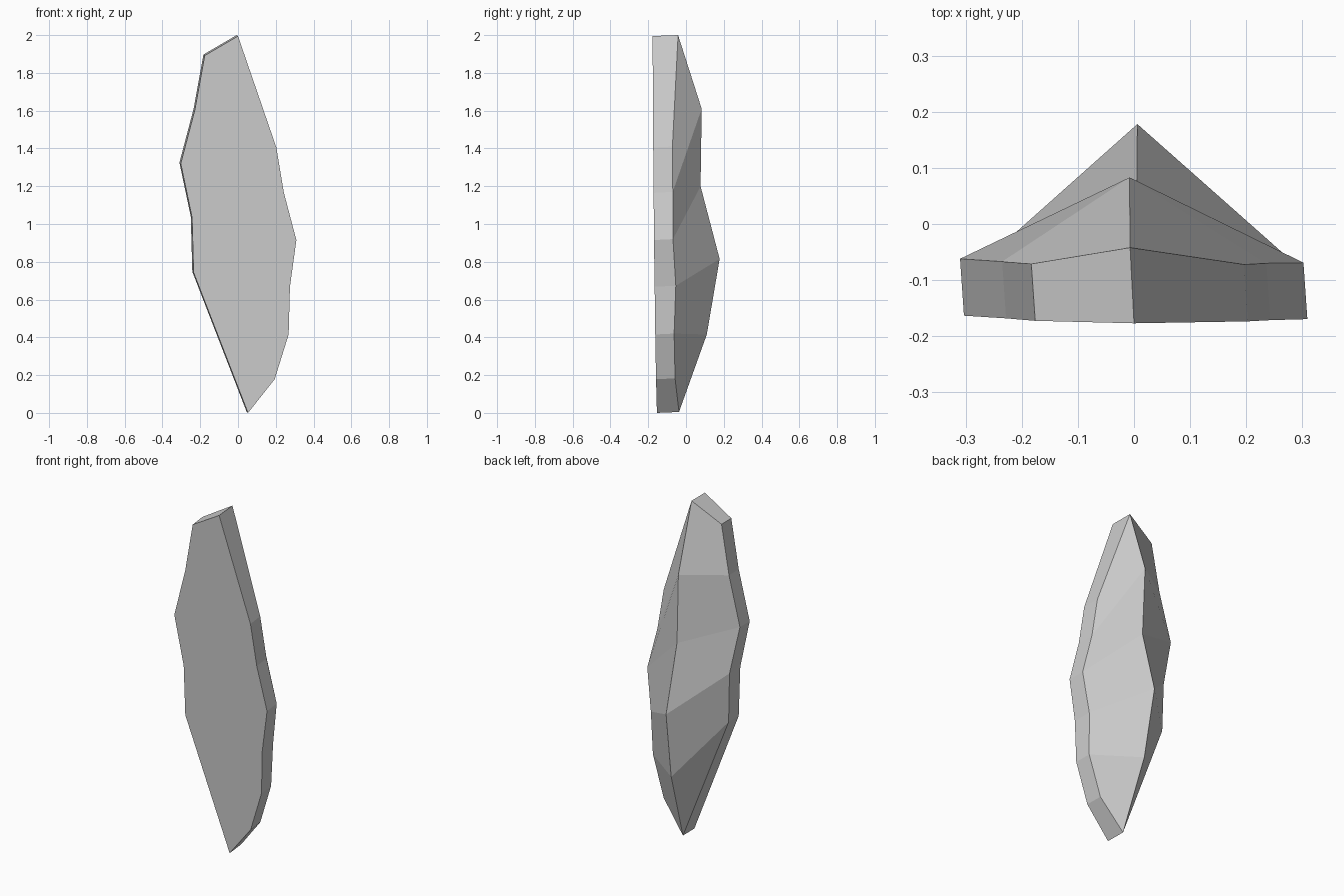
import bpy, bmesh

if "Cube" in bpy.data.objects:
    bpy.data.objects.remove(bpy.data.objects["Cube"])

# Front outline (x, z) with the depth y of the matching rim point behind it, clockwise from the tip
OUTLINE = [
    (0.00, 1.995, -0.042), (0.203, 1.405, -0.072), (0.243, 1.165, -0.070),
    (0.309, 0.915, -0.069), (0.275, 0.668, -0.054), (0.268, 0.415, -0.063),
    (0.194, 0.178, -0.058), (0.053, 0.0, -0.037), (-0.235, 0.743, -0.053),
    (-0.243, 1.034, -0.050), (-0.303, 1.32, -0.062), (-0.228, 1.605, -0.067),
    (-0.176, 1.892, -0.071)]
# Ridge on the back, top to bottom
RIDGE = [(-0.008, 0.083, 1.61), (0.005, 0.077, 1.20), (0.006, 0.178, 0.815), (0.02, 0.11, 0.415)]

# Crystal shard: flat front, thin rim, faceted back
bm = bmesh.new()
front = [bm.verts.new((x, -0.153 - 0.012 * z - 0.018 * x, z)) for x, z, y in OUTLINE]
rim = [bm.verts.new((x - 0.007, y, z + 0.005)) for x, z, y in OUTLINE]
ridge = [bm.verts.new(p) for p in RIDGE]
n = len(OUTLINE)
bm.faces.new(front)
for i in range(n):
    j = (i + 1) % n
    bm.faces.new((front[i], front[j], rim[j], rim[i]))

# Back facets: strips between the ridge and each side of the rim
spine = [rim[0]] + ridge + [rim[7]]
right = [0, 2, 3, 4, 5, 7]
left = [13, 11, 10, 9, 8, 7]
for side in (right, left):
    for k in range(5):
        a, b = side[k], side[k + 1]
        step = 1 if b > a else -1
        loop = [spine[k], spine[k + 1]] + [rim[m % n] for m in range(b, a - step, -step)]
        bm.faces.new(list(dict.fromkeys(loop)))
bmesh.ops.recalc_face_normals(bm, faces=bm.faces)

mesh = bpy.data.meshes.new("crystal_shard")
bm.to_mesh(mesh)
bm.free()
stone = bpy.data.materials.new("light grey stone")
stone.diffuse_color = (0.6, 0.6, 0.6, 1)
stone.use_nodes = True
stone.node_tree.nodes["Principled BSDF"].inputs["Base Color"].default_value = stone.diffuse_color
mesh.materials.append(stone)
bpy.context.collection.objects.link(bpy.data.objects.new("crystal_shard", mesh))
